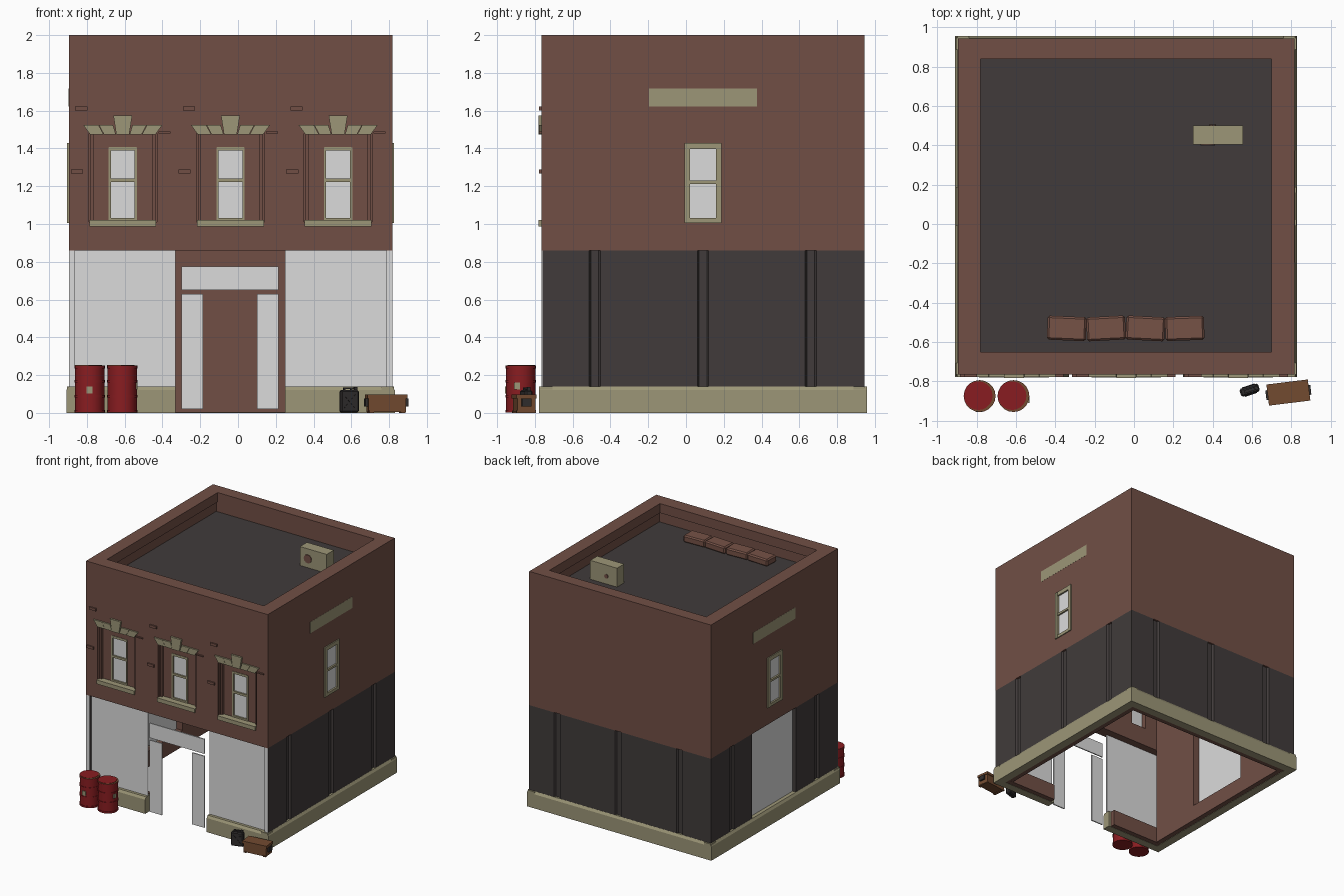
import bpy, bmesh, math
from mathutils import Matrix, Vector

old = bpy.data.objects.get("Cube")
if old:
    bpy.data.objects.remove(old, do_unlink=True)


def material(name, r, g, b):
    m = bpy.data.materials.new(name)
    m.use_nodes = True
    m.diffuse_color = (r, g, b, 1)
    m.node_tree.nodes["Principled BSDF"].inputs["Base Color"].default_value = (r, g, b, 1)
    return m


BRICK = material("brick red brown", .165, .078, .060)
DARK = material("charcoal panel", .052, .044, .043)
STONE = material("pale stone", .335, .305, .185)
GLASS = material("light grey glass", .71, .71, .71)
RED = material("drum red", .25, .012, .015)
WOOD = material("crate brown", .17, .070, .030)
BLACK = material("can black", .029, .026, .026)
BAG = material("sack brown", .18, .084, .062)


def finish(name, bm, mat):
    bmesh.ops.recalc_face_normals(bm, faces=bm.faces)
    me = bpy.data.meshes.new(name)
    bm.to_mesh(me)
    bm.free()
    me.materials.append(mat)
    ob = bpy.data.objects.new(name, me)
    bpy.context.collection.objects.link(ob)
    return ob


def box(name, x, y, z, mat, bevel=0):
    bm = bmesh.new()
    size = [r[1] - r[0] for r in (x, y, z)]
    mid = Vector([(r[1] + r[0]) / 2 for r in (x, y, z)])
    bmesh.ops.create_cube(bm, size=1)
    bmesh.ops.scale(bm, vec=size, verts=bm.verts)
    if bevel:
        bmesh.ops.bevel(bm, geom=bm.edges[:], offset=bevel, segments=1, affect='EDGES')
    ob = finish(name, bm, mat)
    ob.location = mid
    return ob


def prism(name, pts, axis, a, b, mat):
    """Extrude a profile, drawn in the plane across the axis, from a to b."""
    bm = bmesh.new()
    i = "xyz".index(axis)
    def place(p, t):
        return (*p[:i], t, *p[i:])
    face = bm.faces.new([bm.verts.new(place(p, a)) for p in pts])
    new = bmesh.ops.extrude_face_region(bm, geom=[face])["geom"]
    shift = Vector(place((0, 0), b - a))
    bmesh.ops.translate(bm, vec=shift, verts=[v for v in new if isinstance(v, bmesh.types.BMVert)])
    return finish(name, bm, mat)


def select_only(ob):
    bpy.ops.object.select_all(action='DESELECT')
    ob.select_set(True)
    bpy.context.view_layer.objects.active = ob


def cylinder(name, loc, r, h, mat, sides=20, tilt=0):
    bm = bmesh.new()
    bmesh.ops.create_cone(bm, cap_ends=True, segments=sides, radius1=r, radius2=r, depth=h)
    bmesh.ops.rotate(bm, matrix=Matrix.Rotation(tilt, 3, 'X'), verts=bm.verts)
    ob = finish(name, bm, mat)
    ob.location = loc
    select_only(ob)
    bpy.ops.object.shade_smooth_by_angle(angle=math.radians(35))
    return ob


def cut(ob, *ranges):
    for r in ranges:
        tool = box("cutter", *r, ob.data.materials[0])
        tool.hide_render = True
        mod = ob.modifiers.new("cut", 'BOOLEAN')
        mod.operation, mod.solver, mod.object = 'DIFFERENCE', 'EXACT', tool
        select_only(ob)
        bpy.ops.object.modifier_apply(modifier=mod.name)
        bpy.data.objects.remove(tool, do_unlink=True)


def turn(parts, centre, degrees):
    m = Matrix.Translation(centre) @ Matrix.Rotation(math.radians(degrees), 4, 'Z')
    for p in parts:
        p.matrix_world = m @ Matrix.Translation(p.location)


# Building extents
W, E, F, B = -.896, .817, -.766, .944
BAYS = (-.61, -.04, .53)
SIDE_Y = .09

# Hollow brick shell with roof pocket, open shop front and window holes
shell = box("brick_walls", (W, E), (F, B), (.003, 1.92), BRICK)
cut(shell, ((W + .1, E - .1), (F + .1, B - .1), (-.1, 1.815)),
    ((W + .1, E - .1), (F + .1, B - .1), (1.83, 2.1)),
    ((-1, 1), (-1, F + .1), (-.1, .86)),
    ((-1, W + .03), (-1, 1), (.13, .86)),
    ((E - .03, 1), (-1, 1), (.13, .86)),
    ((-1, 1), (B - .03, 1), (.13, .86)),
    ((-1, -.7), (-.2, .39), (.14, .86)),
    ((-1, 1), (SIDE_Y - .08, SIDE_Y + .08), (1.02, 1.41)))
for x in BAYS:
    # Stepped brick jambs, then the window hole itself
    for half, deep in ((.18, .012), (.17, .022), (.155, .04)):
        cut(shell, ((x - half, x + half), (-1, F + deep), (1.01, 1.478)))
    cut(shell, ((x - .072, x + .072), (-1, -.6), (1.02, 1.402)))
cap = box("parapet_cap", (W, E), (F, B), (1.92, 2), BRICK)
cut(cap, ((-.78, .70), (-.65, .84), (1.8, 2.1)))
box("roof_deck", (W + .1, E - .1), (F + .1, B - .1), (1.825, 1.834), DARK)


# Dark lower cladding with bevelled grooves
def cladding(name, face, s, along_x, a, b, grooves):
    pts = [(a, .032), (a, 0)]
    for g in grooves:
        pts += [(g - .03, 0), (g - .02, .016), (g + .02, .016), (g + .03, 0)]
    pts += [(b, 0), (b, .032)]
    pts = [(t, face - s * d) if along_x else (face - s * d, t) for t, d in pts]
    prism(name, pts, 'z', .13, .86, DARK)


cladding("right_cladding", E, 1, False, F + .005, B, (-.483, .09, .66))
cladding("back_cladding", B, 1, True, W + .001, E - .001, (-.6, -.02, .555))
cladding("left_front_cladding", W, -1, False, F + .005, -.2, (-.483,))
cladding("left_back_cladding", W, -1, False, .39, B, (.66,))
box("left_opening_pane", (W + .03, W + .045), (-.2, .39), (.14, .86), GLASS)


# Stone plinth with a chamfered top
def plinth(name, edge, s, axis, a, b):
    pts = [(edge, 0), (edge, .12), (edge + s * .012, .14), (edge + s * .07, .14), (edge + s * .07, 0)]
    prism(name, pts, axis, a, b, STONE)


plinth("right_plinth", E + .013, -1, 'y', F - .012, B + .013)
plinth("left_plinth", W - .013, 1, 'y', F - .012, B + .013)
plinth("back_plinth", B + .013, -1, 'x', W - .01, E + .01)
for a, b in ((W - .01, -.33), (.25, E + .01)):
    plinth("front_plinth", F - .012, 1, 'x', a, b)
    box("plinth_backing", (a + .03, b - .02), (F + .055, F + .1), (.002, .138), BRICK)

# Shop front glazing between pale corner posts
for x, post in (((W + .03, -.33), (W, W + .032)), ((.25, E - .03), (E - .032, E))):
    box("shop_window", x, (F + .024, F + .034), (.14, .86), GLASS)
    box("corner_post", post, (F + .001, F + .005), (.14, .86), GLASS)
for x in ((-.3, -.185), (.1, .215)):
    box("door_side_light", x, (F + .005, F + .015), (.02, .63), GLASS)
box("door_transom", (-.3, .215), (F + .005, F + .015), (.65, .775), GLASS)

# Front windows
for x in BAYS:
    box("window_glass", (x - .072, x + .072), (F + .05, F + .056), (1.02, 1.402), GLASS)
    for z in (1.024, 1.232, 1.399):
        box("window_rail", (x - .072, x + .072), (F + .036, F + .056), (z - .009, z + .009), STONE)
    for s in (-1, 1):
        c = x + s * .069
        box("window_stile", (c - .006, c + .006), (F + .036, F + .056), (1.02, 1.405), STONE)
        for lo, hi, lo2, hi2 in ((.036, .099, .052, .127), (.101, .172, .129, .21)):
            pts = [(x + s * lo, 1.473), (x + s * hi, 1.473), (x + s * hi2, 1.525), (x + s * lo2, 1.525)]
            prism("lintel_stone", pts, 'y', F - .012, F + .04, STONE)
    prism("keystone", [(x - .034, 1.473), (x + .034, 1.473), (x + .05, 1.575), (x - .05, 1.575)],
          'y', F - .016, F + .04, STONE)
    box("window_sill", (x - .177, x + .177), (F - .014, F + .045), (.986, 1.02), STONE)
    # Loose bricks standing proud
    for dx, z, h in ((-.22, 1.611, .011), (-.243, 1.278, .011), (.22, 1.484, .005)):
        box("proud_brick", (x + dx - .032, x + dx + .032), (F - .011, F + .01), (z - h, z + h), BRICK)

# Side windows and sign boards
for x, s in ((E, 1), (W, -1)):
    def depth(a, b):
        return tuple(sorted((x + s * a, x + s * b)))
    box("side_glass", depth(-.02, -.006), (SIDE_Y - .08, SIDE_Y + .08), (1.02, 1.41), GLASS)
    for t in (-1, 1):
        c = SIDE_Y + t * .084
        box("side_window_jamb", depth(-.03, .01), (c - .015, c + .015), (1.005, 1.43), STONE)
    for z, h in ((1.018, .013), (1.222, .009), (1.413, .017)):
        box("side_window_rail", depth(-.03, .008), (SIDE_Y - .09, SIDE_Y + .09), (z - h, z + h), STONE)
    box("side_board", depth(-.005, .001), (-.195, .375), (1.622, 1.718), STONE)

# Roof cooling unit
box("cooling_unit", (.3, .553), (.405, .5), (1.83, 1.995), STONE)
cylinder("unit_fan", (.375, .404, 1.91), .036, .008, BRICK, 12, math.pi / 2)
cylinder("unit_valve", (.40, .502, 1.90), .018, .008, BRICK, 8, math.pi / 2)

# Row of sandbags on the roof
for i, angle in enumerate((-2.5, 3, -3, 2)):
    bag = box("sandbag", (-.099, .099), (-.061, .061), (0, .06), BAG, .01)
    turn([bag], (-.342 + i * .2, -.531, 1.833), angle)

# Steel drums with worn lids
for x in (-.785, -.613):
    cylinder("drum_body", (x, -.875, .122), .077, .24, RED)
    for z in (.008, .088, .168, .241):
        cylinder("drum_rib", (x, -.875, z), .081, .014, RED)
    cylinder("drum_worn_rim", (x, -.875, .2485), .08, .003, WOOD)
    cylinder("drum_lid", (x - .007, -.873, .251), .073, .003, RED)
box("drum_label", (-.803, -.77), (-.957, -.95), (.103, .14), STONE)
box("drum_side_label", (-.54, -.531), (-.91, -.88), (.125, .16), STONE)

# Fuel can
can = [box("can_body", (-.05, .05), (-.021, .021), (.002, .12), BLACK, .008),
       box("can_handle", (-.03, .025), (-.008, .008), (.126, .134), BLACK),
       box("can_spout", (.027, .045), (-.009, .009), (.11, .136), BLACK)]
can += [box("can_handle_post", (x - .004, x + .004), (-.008, .008), (.11, .134), BLACK) for x in (-.026, .012)]
turn(can, (.588, -.845, 0), 18)
for s in (-1, 1):
    for y in (-.022, .022):
        rib = box("can_cross_rib", (-.045, .045), (-.003, .003), (-.004, .004), BLACK)
        rib.matrix_world = (Matrix.Translation((.588, -.845, .06)) @ Matrix.Rotation(math.radians(18), 4, 'Z')
                            @ Matrix.Translation((0, y, 0)) @ Matrix.Rotation(s * .85, 4, 'Y'))

# Wooden crate with lid and end handles
crate = [box("crate_body", (-.1, .1), (-.048, .048), (.004, .075), WOOD),
         box("crate_lid", (-.106, .106), (-.054, .054), (.075, .097), WOOD)]
for s in (-1, 1):
    crate.append(box("crate_handle", tuple(sorted((s * .1, s * .115))), (-.025, .025), (.035, .075), BLACK))
    crate.append(box("crate_foot", (s * .085 - .012, s * .085 + .012), (-.052, .052), (0, .012), WOOD))
turn(crate, (.785, -.857, 0), 7)
